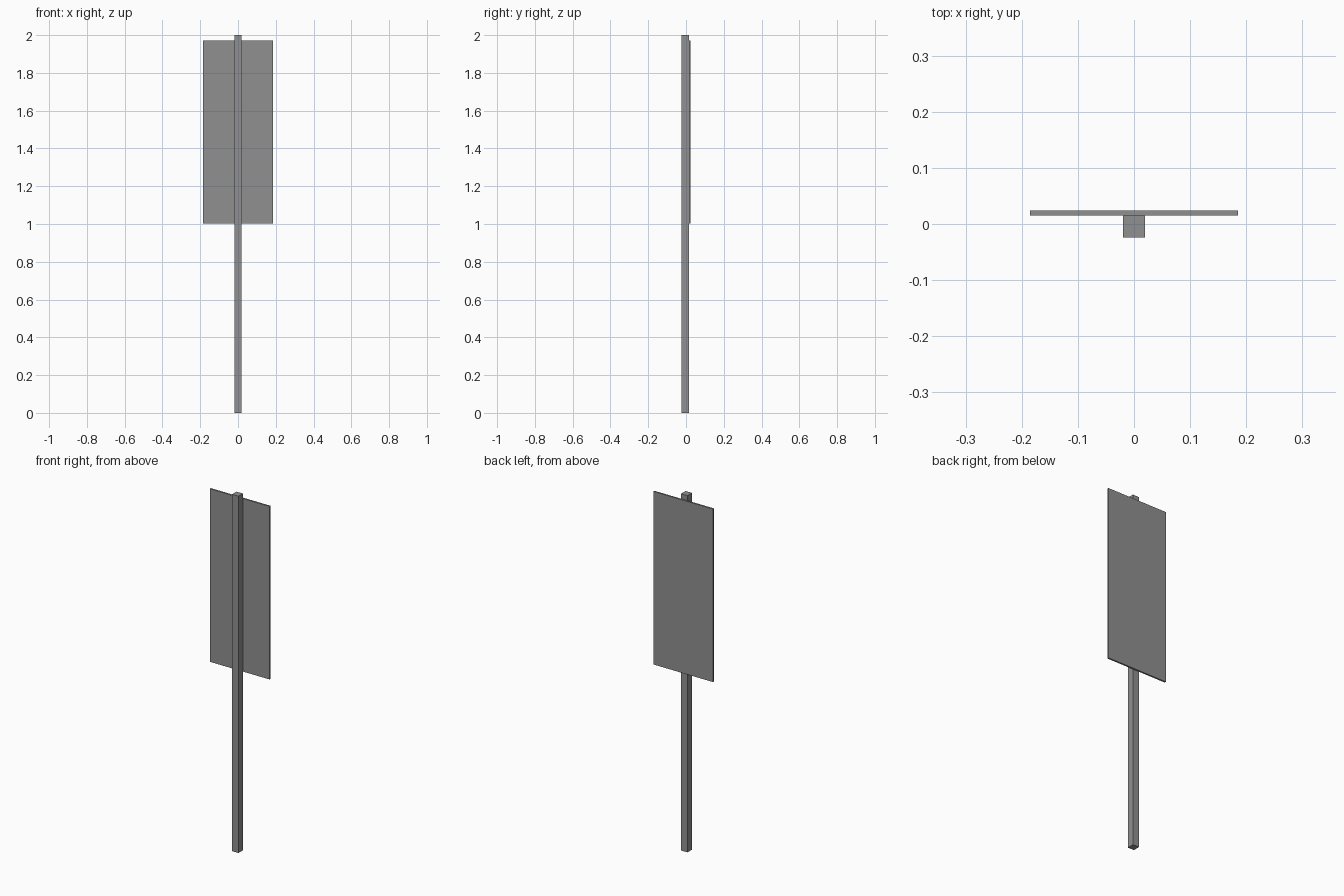
import bpy

if "Cube" in bpy.data.objects:
    bpy.data.objects.remove(bpy.data.objects["Cube"])

dark_grey = bpy.data.materials.new("dark_grey")
dark_grey.diffuse_color = (0.28, 0.28, 0.28, 1)
dark_grey.use_nodes = True
dark_grey.node_tree.nodes["Principled BSDF"].inputs["Base Color"].default_value = dark_grey.diffuse_color


def box(name, x, y, z):
    """Axis-aligned box from (min, max) ranges."""
    bpy.ops.mesh.primitive_cube_add(size=1, location=[sum(r) / 2 for r in (x, y, z)])
    obj = bpy.context.object
    obj.name = name
    obj.scale = [r[1] - r[0] for r in (x, y, z)]
    bpy.ops.object.transform_apply(location=False, rotation=False, scale=True)
    obj.data.materials.append(dark_grey)
    return obj


# Square upright post
box("post", (-0.0195, 0.0195), (-0.0242, 0.0150), (0, 2))

# Thin sign panel fixed to the back of the post
box("sign_panel", (-0.185, 0.185), (0.0150, 0.0242), (1.002, 1.972))
